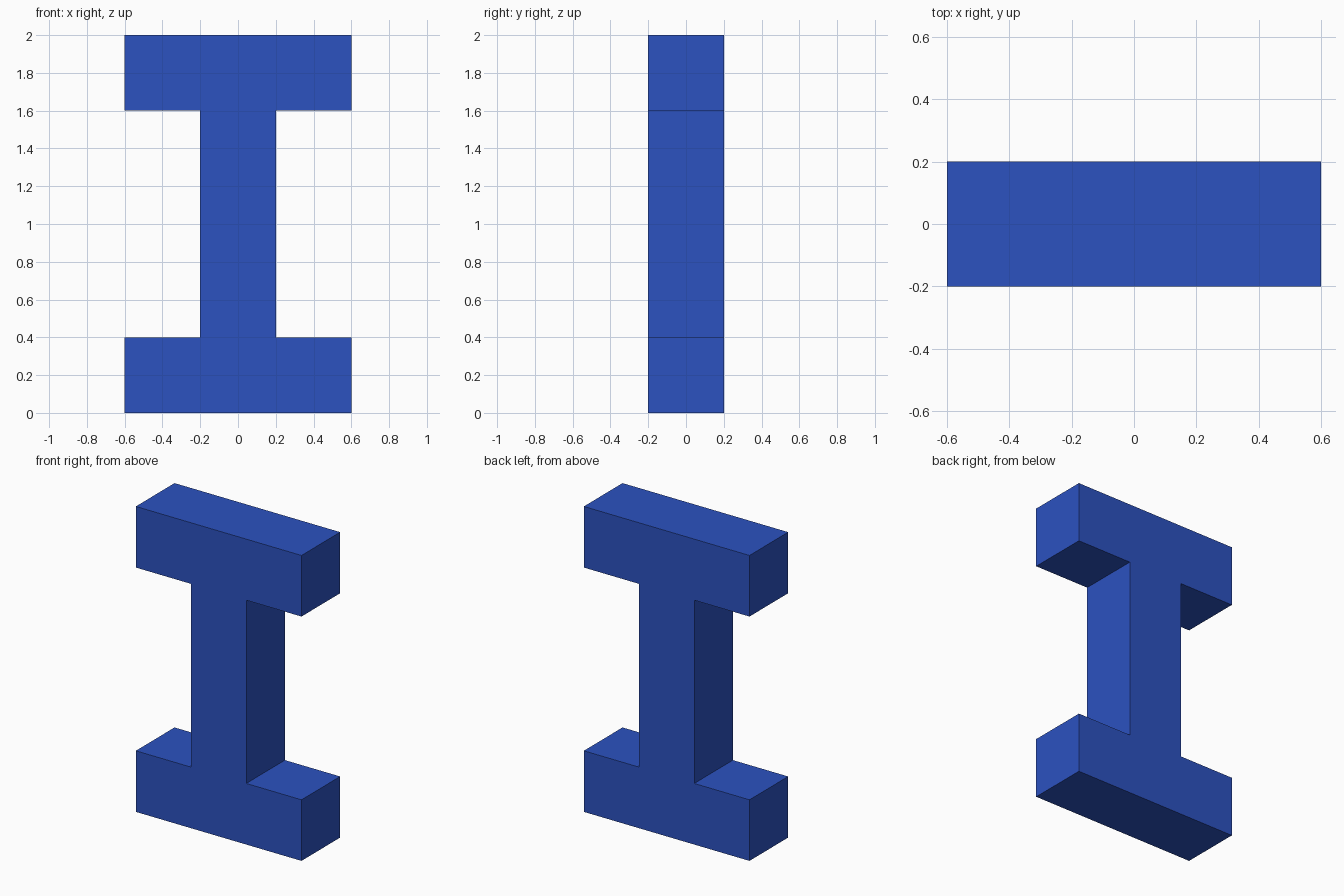
import bpy
import bmesh

cube = bpy.data.objects.get("Cube")
if cube:
    bpy.data.objects.remove(cube, do_unlink=True)

# Blue finish
blue = bpy.data.materials.new("blue")
blue.use_nodes = True
colour = (0.025, 0.084, 0.53, 1)
blue.diffuse_color = colour
blue.node_tree.nodes["Principled BSDF"].inputs["Base Color"].default_value = colour

# Right half of the beam outline, bottom to top, then mirrored to the left
DEPTH = 0.4
right_side = [(0.6, 0), (0.6, 0.4), (0.2, 0.4), (0.2, 1.6), (0.6, 1.6), (0.6, 2)]
outline = right_side + [(-x, z) for x, z in reversed(right_side)]

# Beam: the outline extruded from front to back
bm = bmesh.new()
front = bm.faces.new([bm.verts.new((x, -DEPTH / 2, z)) for x, z in outline])
result = bmesh.ops.extrude_face_region(bm, geom=[front], use_keep_orig=True)
back_verts = [v for v in result["geom"] if isinstance(v, bmesh.types.BMVert)]
bmesh.ops.translate(bm, verts=back_verts, vec=(0, DEPTH, 0))
bmesh.ops.recalc_face_normals(bm, faces=bm.faces)

mesh = bpy.data.meshes.new("i_beam")
bm.to_mesh(mesh)
bm.free()
mesh.materials.append(blue)
beam = bpy.data.objects.new("i_beam", mesh)
bpy.context.collection.objects.link(beam)
